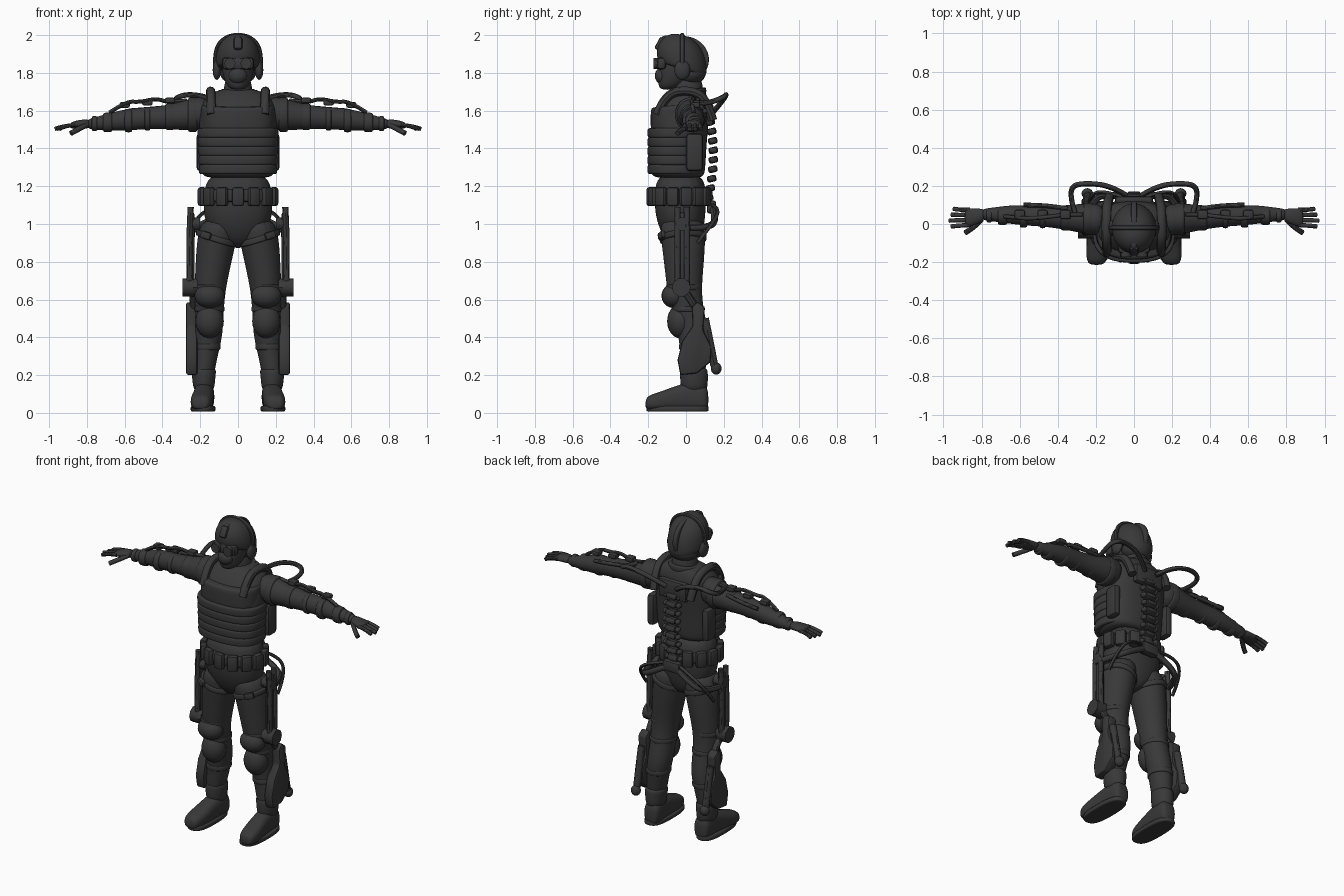
import bpy
import bmesh
from math import sin, cos, pi, copysign
from mathutils import Matrix, Vector, Euler

default_cube = bpy.data.objects.get("Cube")
if default_cube:
    bpy.data.objects.remove(default_cube)

# One charcoal material for the whole suit
charcoal = bpy.data.materials.new("charcoal")
charcoal.use_nodes = True
charcoal.diffuse_color = (.04, .04, .04, 1)
charcoal.node_tree.nodes["Principled BSDF"].inputs["Base Color"].default_value = charcoal.diffuse_color
parts = []


def register(name, data, mirror):
    part = bpy.data.objects.new(name, data)
    bpy.context.collection.objects.link(part)
    data.materials.append(charcoal)
    if mirror:
        part.modifiers.new("Mirror", "MIRROR").use_mirror_merge = False
    parts.append(part)
    return part


def mesh_part(name, bm, mirror, bevel=None, subdivide=None):
    bmesh.ops.recalc_face_normals(bm, faces=bm.faces)
    mesh = bpy.data.meshes.new(name)
    bm.to_mesh(mesh)
    bm.free()
    part = register(name, mesh, mirror)
    if bevel:
        modifier = part.modifiers.new("Bevel", "BEVEL")
        modifier.width, modifier.segments = bevel, 2
    if subdivide:
        part.modifiers.new("Subdivision", "SUBSURF").levels = subdivide
    return part


def loft(name, rows, axis="z", square=2, tilt=(0, 0), mirror=False, sides=16):
    """Rows hold position along the axis, two centres and two radii."""
    bm = bmesh.new()
    rings = []
    for along, centre_u, centre_v, radius_u, radius_v in rows:
        ring = []
        for step in range(sides):
            angle = 2 * pi * step / sides
            c, s = cos(angle), sin(angle)
            du = radius_u * copysign(abs(c) ** (2 / square), c)
            dv = radius_v * copysign(abs(s) ** (2 / square), s)
            u, v = centre_u + du, centre_v + dv
            t = along + tilt[0] * du + tilt[1] * dv
            ring.append(bm.verts.new({"x": (t, u, v), "y": (u, t, v), "z": (u, v, t)}[axis]))
        rings.append(ring)
    for lower, upper in zip(rings, rings[1:]):
        for i in range(sides):
            j = (i + 1) % sides
            bm.faces.new((lower[i], lower[j], upper[j], upper[i]))
    bm.faces.new(rings[0])
    bm.faces.new(rings[-1])
    return mesh_part(name, bm, mirror, subdivide=2)


def band(name, along, width, centre, radii, **options):
    """A rounded strap or rib around a body part."""
    half = width / 2
    rows = [(along + side * half, *centre, radii[0] - inset, radii[1] - inset)
            for side, inset in ((-1, .03), (-1, .004), (-.6, 0), (.6, 0), (1, .004), (1, .03))]
    return loft(name, rows, **options)


def box(name, centre, size, bevel=.01, turn=(0, 0, 0), mirror=False):
    bm = bmesh.new()
    bmesh.ops.create_cube(bm, size=1, matrix=Matrix.LocRotScale(Vector(centre), Euler(turn), Vector(size)))
    return mesh_part(name, bm, mirror, bevel=bevel)


def ball(name, centre, radii, mirror=False):
    bm = bmesh.new()
    matrix = Matrix.LocRotScale(Vector(centre), None, Vector(radii))
    bmesh.ops.create_uvsphere(bm, u_segments=20, v_segments=12, radius=1, matrix=matrix)
    return mesh_part(name, bm, mirror)


def plate(name, outline, near, far, mirror=True):
    """A side-view outline extruded across x."""
    bm = bmesh.new()
    face = bm.faces.new([bm.verts.new((near, y, z)) for y, z in outline])
    extruded = bmesh.ops.extrude_face_region(bm, geom=[face])["geom"]
    moved = [v for v in extruded if isinstance(v, bmesh.types.BMVert)]
    bmesh.ops.translate(bm, verts=moved, vec=(far - near, 0, 0))
    return mesh_part(name, bm, mirror, bevel=.012)


def tube(name, points, radius, mirror=True):
    curve = bpy.data.curves.new(name, "CURVE")
    curve.dimensions = "3D"
    curve.bevel_depth, curve.bevel_resolution, curve.use_fill_caps = radius, 3, True
    spline = curve.splines.new("NURBS")
    spline.points.add(len(points) - 1)
    for control, position in zip(spline.points, points):
        control.co = (*position, 1)
    spline.order_u, spline.use_endpoint_u = min(len(points), 3), True
    return register(name, curve, mirror)


# Head, helmet, goggles and headset
loft("neck", [(1.6, 0, .02, .09, .09), (1.68, 0, .01, .08, .08), (1.8, 0, .01, .07, .08)])
loft("face", [(1.71, 0, -.1, .03, .03), (1.73, 0, -.08, .06, .07), (1.79, 0, -.05, .085, .1),
              (1.9, 0, -.03, .095, .12)])
loft("helmet", [(1.82, 0, -.02, .1, .11), (1.82, 0, -.02, .118, .132), (1.88, 0, -.025, .122, .138),
                (1.95, 0, -.02, .105, .115), (1.99, 0, -.015, .06, .065), (2, 0, -.015, .02, .02)], tilt=(0, -.3))
ball("helmet_nape", (0, .025, 1.8), (.095, .08, .065))
band("helmet_ridge", 0, .03, (-.015, 1.87), (.14, .128), axis="x")
box("helmet_mount", (0, -.13, 1.95), (.045, .05, .07), turn=(-.5, 0, 0))
ball("helmet_lamp", (0, -.1, 1.98), (.02, .035, .018))
box("goggle_frame", (0, -.13, 1.85), (.17, .05, .065), bevel=.02)
tube("goggle_lens", [(.043, -.13, 1.85), (.043, -.172, 1.85)], .03)
ball("respirator", (0, -.125, 1.785), (.05, .04, .045))
ball("ear_cup", (.112, -.02, 1.815), (.022, .042, .052), mirror=True)
tube("headband", [(.118, -.02, 1.82), (.128, -.02, 1.92), (.06, -.02, 2.0), (0, -.02, 2.0)], .012)

# Torso, vest and ribs
loft("torso", [(1.24, 0, -.04, .18, .13), (1.27, 0, -.045, .2, .15), (1.42, 0, -.04, .205, .15),
               (1.55, 0, -.03, .21, .155), (1.64, 0, -.01, .2, .135), (1.69, 0, .01, .15, .1),
               (1.72, 0, .015, .08, .075)], square=2.5)
for level in range(5):
    height = 1.29 + .048 * level
    band("vest_rib", height, .052, (0, -.06), (.212 + .002 * level, .147), square=2.5)
band("chest_plate", 1.565, .13, (0, -.05), (.2, .14), square=2.6, tilt=(0, .1))
band("collar", 1.69, .04, (0, .01), (.1, .1), tilt=(0, .15))
box("side_panel", (.195, .045, 1.38), (.05, .09, .2), bevel=.02, mirror=True)
tube("shoulder_strap", [(.14, -.15, 1.58), (.145, -.11, 1.69), (.145, .02, 1.71), (.14, .11, 1.66), (.13, .14, 1.55)], .025)

# Waist, belt and pouches
loft("pelvis", [(.87, 0, -.01, .04, .06), (.94, 0, -.02, .14, .11), (1.04, 0, -.03, .19, .135),
                (1.14, 0, -.03, .18, .14), (1.28, 0, -.03, .175, .13)], square=2.3)
band("belt", 1.15, .065, (0, -.035), (.197, .155), square=2.3)
for step in range(14):
    angle = 2 * pi * (step + .5) / 14
    box("belt_pouch", (.195 * cos(angle), -.035 + .155 * sin(angle), 1.145), (.04, .065, .1),
        bevel=.014, turn=(0, 0, angle))

# Powered spine and back frame
box("back_plate", (0, .125, 1.58), (.2, .04, .12), bevel=.015)
for level in range(10):
    height = 1.14 + .05 * level
    depth = .12 + .025 * sin(pi * level / 9)
    box("spine_segment", (0, depth, height), (.07, .05, .035), turn=(.25, 0, 0))
    ball("spine_roller", (.045, depth, height), (.015, .022, .016), mirror=True)
box("spine_base", (0, .135, 1.09), (.12, .05, .07), bevel=.015)
tube("shoulder_hose", [(.04, .15, 1.6), (.12, .2, 1.66), (.25, .215, 1.69), (.33, .2, 1.67),
                       (.33, .12, 1.64), (.31, .06, 1.64)], .014)
tube("hip_strut", [(.04, .14, 1.08), (.13, .16, 1.03), (.22, .13, .98), (.25, .02, .98)], .018)
tube("hip_hose", [(.06, .14, 1.1), (.17, .18, 1.08), (.24, .14, 1.0), (.24, .06, .9)], .01)

# Arms
loft("arm", [(.15, .02, 1.59, .08, .08), (.22, .025, 1.585, .085, .09), (.28, .03, 1.575, .078, .08),
             (.38, .035, 1.565, .062, .064), (.48, .04, 1.56, .054, .058), (.56, .045, 1.555, .055, .06),
             (.65, .05, 1.545, .05, .052), (.76, .05, 1.53, .034, .034), (.8, .05, 1.53, .03, .025)],
     axis="x", mirror=True)
for x, width, radius in ((.24, .05, .094), (.36, .05, .072), (.48, .03, .064), (.58, .04, .064), (.69, .05, .053), (.76, .03, .041)):
    band("arm_cuff", x, width, (.025 + .035 * (x - .2), 1.6 - .09 * x), (radius * .92, radius), axis="x", mirror=True)
tube("arm_linkage", [(.27, .05, 1.655), (.36, .05, 1.64), (.43, .04, 1.665), (.52, .03, 1.645), (.59, .03, 1.65), (.68, .04, 1.59)], .011)
tube("arm_rod", [(.35, .08, 1.62), (.45, .1, 1.61), (.58, .1, 1.6)], .012)
for x in (.36, .48, .6):
    box("arm_actuator", (x, .05, 1.66 - .1 * (x - .3)), (.055, .05, .03), mirror=True)

# Gloved hands
loft("palm", [(.78, .05, 1.53, .03, .024), (.82, .04, 1.53, .042, .025), (.87, .035, 1.525, .05, .02),
              (.89, .035, 1.52, .045, .014)], axis="x", mirror=True)
for finger in range(4):
    y = -.005 + .027 * finger
    reach = .97 - .012 * abs(finger - 1)
    tube("finger", [(.86, y, 1.525), (.92, y - .003, 1.52), (reach, y - .008 + .004 * finger, 1.503)], .0115)
tube("thumb", [(.8, .025, 1.525), (.84, -.02, 1.505), (.885, -.045, 1.48)], .014)

# Legs, straps and knee pads
loft("leg", [(.16, .185, .035, .055, .065), (.28, .175, .04, .062, .07), (.4, .155, .045, .075, .083),
             (.52, .15, .015, .075, .085), (.64, .15, -.01, .083, .092), (.78, .132, -.01, .095, .106),
             (.92, .112, -.015, .108, .12), (1.04, .095, -.02, .098, .125)], mirror=True)
band("thigh_strap", .925, .035, (.115, -.015), (.112, .128), tilt=(.3, .05), mirror=True)
box("strap_buckle", (.17, -.13, .94), (.06, .025, .04), turn=(0, -.3, .4), mirror=True)
band("knee_strap", .665, .03, (.15, -.01), (.088, .098), mirror=True)
band("calf_strap", .55, .03, (.15, .012), (.082, .09), mirror=True)
band("shin_strap", .35, .035, (.165, .042), (.075, .082), mirror=True)
ball("knee_pad", (.15, -.065, .62), (.08, .065, .065), mirror=True)
ball("shin_pad", (.15, -.03, .485), (.075, .07, .09), mirror=True)

# Boots
loft("boot_foot", [(-.215, .197, .045, .03, .02), (-.2, .197, .055, .05, .04), (-.14, .193, .06, .062, .05),
                   (-.06, .185, .075, .056, .068), (.02, .18, .085, .055, .08), (.09, .178, .085, .055, .08),
                   (.12, .178, .07, .04, .055)], axis="y", square=2.6, mirror=True)
loft("boot_shaft", [(.1, .18, .045, .055, .072), (.18, .182, .042, .062, .075), (.23, .18, .042, .068, .076),
                    (.24, .18, .042, .05, .06)], mirror=True)
band("boot_sole", .022, .03, (.185, -.045), (.067, .168), square=2.8, mirror=True)

# Outer thigh actuators
for y in (-.045, .005):
    tube("thigh_rod", [(.255, y, .66), (.262, y, .9), (.25, y, 1.09)], .017)
box("thigh_rail", (.245, -.02, .86), (.03, .06, .4), mirror=True)
tube("hip_joint", [(.2, -.02, 1.0), (.27, -.02, 1.0)], .035)
tube("knee_joint", [(.215, -.025, .665), (.295, -.025, .665)], .05)
tube("joint_link", [(.24, -.02, .66), (.235, .03, .6), (.235, .065, .53)], .02)

# Outer calf housings
plate("calf_housing", [(.03, .56), (.06, .59), (.1, .56), (.09, .44), (.135, .35), (.13, .27), (.06, .21),
                       (-.03, .2), (-.045, .28), (-.02, .38), (.035, .46)], .215, .275)
tube("calf_cylinder", [(.245, .1, .5), (.245, .125, .38), (.245, .15, .25)], .022)
ball("calf_bumper", (.245, .16, .235), (.03, .028, .033), mirror=True)

# Bake modifiers and curves, then smooth all but the sharp edges
bpy.ops.object.select_all(action="DESELECT")
for part in parts:
    part.select_set(True)
bpy.context.view_layer.objects.active = parts[0]
bpy.ops.object.convert(target="MESH")
bpy.ops.object.shade_smooth_by_angle(angle=pi / 5)
